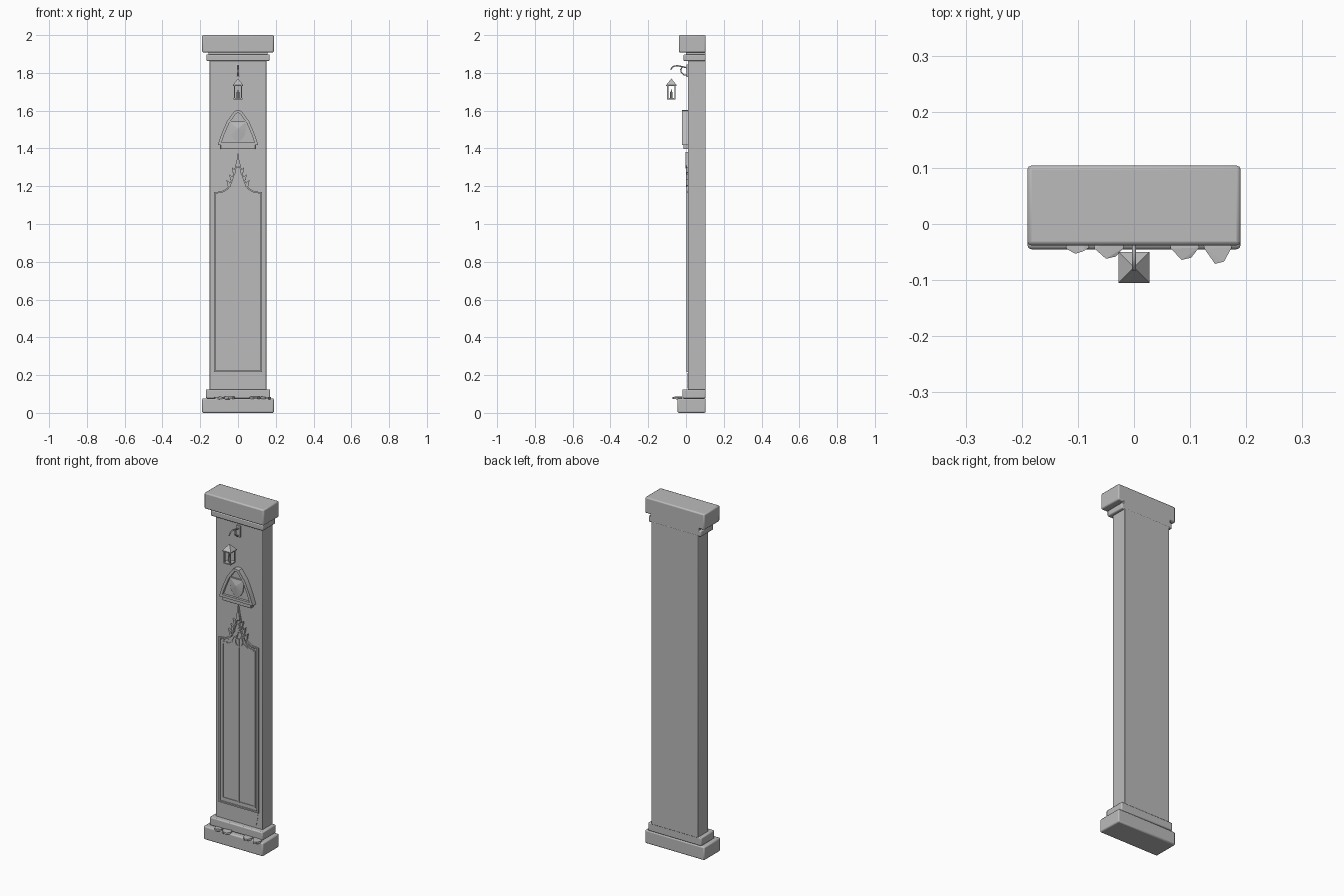
import bpy, bmesh, math, random
from mathutils import Vector

if "Cube" in bpy.data.objects:
    bpy.data.objects.remove(bpy.data.objects["Cube"])

random.seed(4)
stone = bpy.data.materials.new("grey stone")
stone.diffuse_color = (0.5, 0.5, 0.5, 1)
stone.use_nodes = True
stone.node_tree.nodes["Principled BSDF"].inputs["Base Color"].default_value = stone.diffuse_color
BACK, FACE = 0.104, 0.01      # back plane and front face of the shaft


def finish(bm, name, bevel=0.0, smooth=True):
    bmesh.ops.recalc_face_normals(bm, faces=bm.faces)
    me = bpy.data.meshes.new(name)
    bm.to_mesh(me)
    bm.free()
    me.materials.append(stone)
    ob = bpy.data.objects.new(name, me)
    bpy.context.collection.objects.link(ob)
    bpy.ops.object.select_all(action='DESELECT')
    ob.select_set(True)
    bpy.context.view_layer.objects.active = ob
    if bevel:
        mod = ob.modifiers.new("soft edges", 'BEVEL')
        mod.width, mod.segments = bevel, 2
    if smooth:
        bpy.ops.object.shade_smooth_by_angle(angle=math.radians(35))
    return ob


def add_box(bm, x0, x1, y0, y1, z0, z1):
    vs = bmesh.ops.create_cube(bm, size=1)['verts']
    for v in vs:
        v.co = Vector(((x0 + x1) / 2 + v.co.x * (x1 - x0),
                       (y0 + y1) / 2 + v.co.y * (y1 - y0),
                       (z0 + z1) / 2 + v.co.z * (z1 - z0)))


def box(name, hx, y0, y1, z0, z1, bevel=0.0):
    bm = bmesh.new()
    add_box(bm, -hx, hx, y0, y1, z0, z1)
    return finish(bm, name, bevel)


def add_prism(bm, pts, y0, y1):
    """Extrude an xz outline from y0 to y1."""
    a = [bm.verts.new((x, y0, z)) for x, z in pts]
    b = [bm.verts.new((x, y1, z)) for x, z in pts]
    bm.faces.new(a)
    bm.faces.new(b[::-1])
    n = len(pts)
    for i in range(n):
        bm.faces.new((a[i], b[i], b[(i + 1) % n], a[(i + 1) % n]))


def add_strip(bm, pts, width, y0, y1, closed=False):
    """Raised moulding of constant width along an xz polyline."""
    p = [Vector(q) for q in pts]
    n = len(p)
    rows = []
    for i in range(n):
        before = p[i] - p[i - 1] if closed or i else p[1] - p[0]
        after = p[(i + 1) % n] - p[i] if closed or i < n - 1 else before
        d0, d1 = before.normalized(), after.normalized()
        t = (d0 + d1).normalized()
        nrm = Vector((-t.y, t.x))
        off = nrm * (width / 2 / max(0.45, t.dot(d1)))
        l, r = p[i] + off, p[i] - off
        rows.append([bm.verts.new(c) for c in
                     ((l.x, y0, l.y), (r.x, y0, r.y), (r.x, y1, r.y), (l.x, y1, l.y))])
    for i in range(n if closed else n - 1):
        a, b = rows[i], rows[(i + 1) % n]
        for k in range(4):
            bm.faces.new((a[k], b[k], b[(k + 1) % 4], a[(k + 1) % 4]))
    if not closed:
        bm.faces.new(rows[0])
        bm.faces.new(rows[-1][::-1])


def mirrored(half):
    """Left half (ending on the axis) completed with its reflection."""
    return half + [(-x, z) for x, z in reversed(half) if abs(x) > 1e-6]


# Main masonry
box("plinth", 0.19, -0.045, BACK, 0.0, 0.077, 0.007)
box("base_step", 0.17, -0.019, BACK, 0.077, 0.125, 0.006)
box("shaft", 0.15, FACE, BACK, 0.12, 1.87, 0.003)
box("capital_moulding", 0.168, -0.013, BACK, 1.863, 1.898, 0.006)
box("capital_neck", 0.155, 0.0, BACK, 1.89, 1.915)
box("capital_block", 0.19, -0.038, BACK, 1.908, 2.0, 0.007)

# Blind window with an ogee head
def ogee(w, z0, zs, peak):
    s = w / 0.122
    return mirrored([(-w, z0), (-w, zs), (-0.085 * s, zs + 0.004), (-0.055 * s, zs + 0.022),
                     (-0.038 * s, zs + 0.05), (-0.022 * s, zs + (peak - zs) * 0.5),
                     (-0.009 * s, zs + (peak - zs) * 0.75), (0, peak)])

bm = bmesh.new()
add_prism(bm, ogee(0.115, 0.23, 1.155, 1.30), 0.0085, FACE + 0.005)
finish(bm, "window_panel", smooth=False)
bm = bmesh.new()
add_strip(bm, ogee(0.122, 0.22, 1.165, 1.36), 0.008, 0.002, FACE + 0.004, True)
add_strip(bm, ogee(0.103, 0.245, 1.145, 1.27), 0.007, 0.005, FACE + 0.004, True)
finish(bm, "window_frame")
bm = bmesh.new()
add_strip(bm, [(0, 0.245), (0, 1.19)], 0.009, 0.003, FACE + 0.004)
for s in (-1, 1):
    # sub-arches of the two lights and the small loop above them
    add_strip(bm, [(s * x, z) for x, z in ((0.1, 1.14), (0.06, 1.148), (0.03, 1.165),
                                           (0.012, 1.195), (0, 1.25))], 0.005, 0.004, FACE + 0.004)
    add_strip(bm, [(s * x, z) for x, z in ((0, 1.14), (0.018, 1.155), (0.024, 1.18),
                                           (0.015, 1.21), (0, 1.235))], 0.005, 0.004, FACE + 0.004)
finish(bm, "window_tracery")

# Leaf spikes and finial on the ogee
bm = bmesh.new()
for s in (-1, 1):
    for x, z, h in ((0.05, 1.195, 0.04), (0.035, 1.225, 0.04), (0.022, 1.265, 0.035)):
        add_prism(bm, [(s * (x - 0.01), z), (s * (x + 0.006), z + 0.008),
                       (s * (x + 0.011), z + h), (s * (x - 0.006), z + h * 0.6)], -0.001, FACE + 0.004)
add_prism(bm, [(-0.011, 1.31), (0, 1.295), (0.011, 1.31), (0, 1.382)], -0.002, FACE + 0.004)
finish(bm, "crockets", smooth=False)

# Triangular plaque with sill
tri = mirrored([(-0.097, 1.425), (-0.08, 1.475), (-0.052, 1.54), (-0.014, 1.592), (0, 1.595)])
bm = bmesh.new()
add_prism(bm, tri, -0.006, FACE + 0.004)
finish(bm, "plaque_back")
bm = bmesh.new()
add_strip(bm, tri, 0.015, -0.02, FACE + 0.004, True)
finish(bm, "plaque_frame")
box("plaque_sill", 0.092, -0.014, FACE + 0.004, 1.396, 1.421, 0.003)

# Shield, swelling to a central ridge
bm = bmesh.new()
rim = mirrored([(0, 1.432), (-0.024, 1.45), (-0.038, 1.475), (-0.043, 1.505), (-0.042, 1.54), (0, 1.54)])
rim = [p for i, p in enumerate(rim) if p not in rim[:i]]
front = [bm.verts.new((x, -0.012, z)) for x, z in rim]
back = [bm.verts.new((x, 0.0, z)) for x, z in rim]
boss = bm.verts.new((0, -0.02, 1.505))
for i in range(len(rim)):
    j = (i + 1) % len(rim)
    bm.faces.new((front[i], front[j], boss))
    bm.faces.new((front[i], back[i], back[j], front[j]))
bm.faces.new(back)
finish(bm, "shield", smooth=False)
bm = bmesh.new()
add_strip(bm, [(-0.046, 1.541), (0.046, 1.541)], 0.006, -0.015, 0)
finish(bm, "shield_top_rail")

# Wall bracket: plate, curved arm and brace
box("bracket_plate", 0.011, 0.002, FACE + 0.004, 1.778, 1.845, 0.002)


def rod(name, pts, r):
    cu = bpy.data.curves.new(name, 'CURVE')
    cu.dimensions = '3D'
    cu.bevel_depth, cu.bevel_resolution, cu.use_fill_caps = r, 1, True
    sp = cu.splines.new('POLY')
    sp.points.add(len(pts) - 1)
    for p, (y, z) in zip(sp.points, pts):
        p.co = (0, y, z, 1)
    cu.materials.append(stone)
    bpy.context.collection.objects.link(bpy.data.objects.new(name, cu))


rod("bracket_arm", [(0.008, 1.826), (-0.02, 1.833), (-0.045, 1.838), (-0.062, 1.836),
                    (-0.074, 1.829), (-0.081, 1.817)], 0.004)
rod("bracket_brace", [(0.006, 1.787), (-0.012, 1.79), (-0.025, 1.802), (-0.028, 1.818), (-0.02, 1.832)], 0.0035)

# Hanging lantern
LY = -0.0775
bm = bmesh.new()
add_box(bm, -0.023, 0.023, LY - 0.023, LY + 0.023, 1.66, 1.667)
add_box(bm, -0.0275, 0.0275, LY - 0.0275, LY + 0.0275, 1.731, 1.736)
for sx in (-1, 1):
    for sy in (-1, 1):
        x, y = sx * 0.019, LY + sy * 0.019
        add_box(bm, x - 0.003, x + 0.003, y - 0.003, y + 0.003, 1.665, 1.733)
finish(bm, "lantern_cage")
bm = bmesh.new()
tip = bm.verts.new((0, LY, 1.77))
eave = [bm.verts.new((sx * 0.0275, LY + sy * 0.0275, 1.736))
        for sx, sy in ((-1, -1), (1, -1), (1, 1), (-1, 1))]
for i in range(4):
    bm.faces.new((eave[i], eave[(i + 1) % 4], tip))
bm.faces.new(eave[::-1])
finish(bm, "lantern_roof", smooth=False)
bm = bmesh.new()
for r0, r1, z0, z1 in ((0.007, 0.007, 1.667, 1.698), (0.004, 0.0005, 1.698, 1.715)):
    c = bmesh.ops.create_cone(bm, cap_ends=True, segments=10, radius1=r0, radius2=r1, depth=z1 - z0)
    bmesh.ops.translate(bm, verts=c['verts'], vec=(0, LY, (z0 + z1) / 2))
finish(bm, "lantern_candle")

# Broken stone flakes on the plinth ledge
for x0, x1, tip_y in ((-0.125, -0.08, -0.053), (-0.076, -0.018, -0.062),
                      (0.06, 0.116, -0.064), (0.12, 0.174, -0.071)):
    bm = bmesh.new()
    for u, y in ((0, -0.02), (0.1, -0.044), (0.45, tip_y), (0.75, tip_y + 0.004), (1, -0.042), (0.9, -0.02)):
        for z in (0.073, 0.085):
            bm.verts.new((x0 + (x1 - x0) * u, y, z + random.uniform(-0.002, 0.002)))
    bmesh.ops.convex_hull(bm, input=bm.verts[:])
    finish(bm, "stone_flake", smooth=False)

# Crack at the lower right of the shaft
bm = bmesh.new()
add_strip(bm, [(0.122, 0.212), (0.116, 0.195), (0.119, 0.178), (0.11, 0.163),
               (0.112, 0.148), (0.098, 0.13)], 0.003, 0.0085, FACE + 0.002)
finish(bm, "crack", smooth=False)
